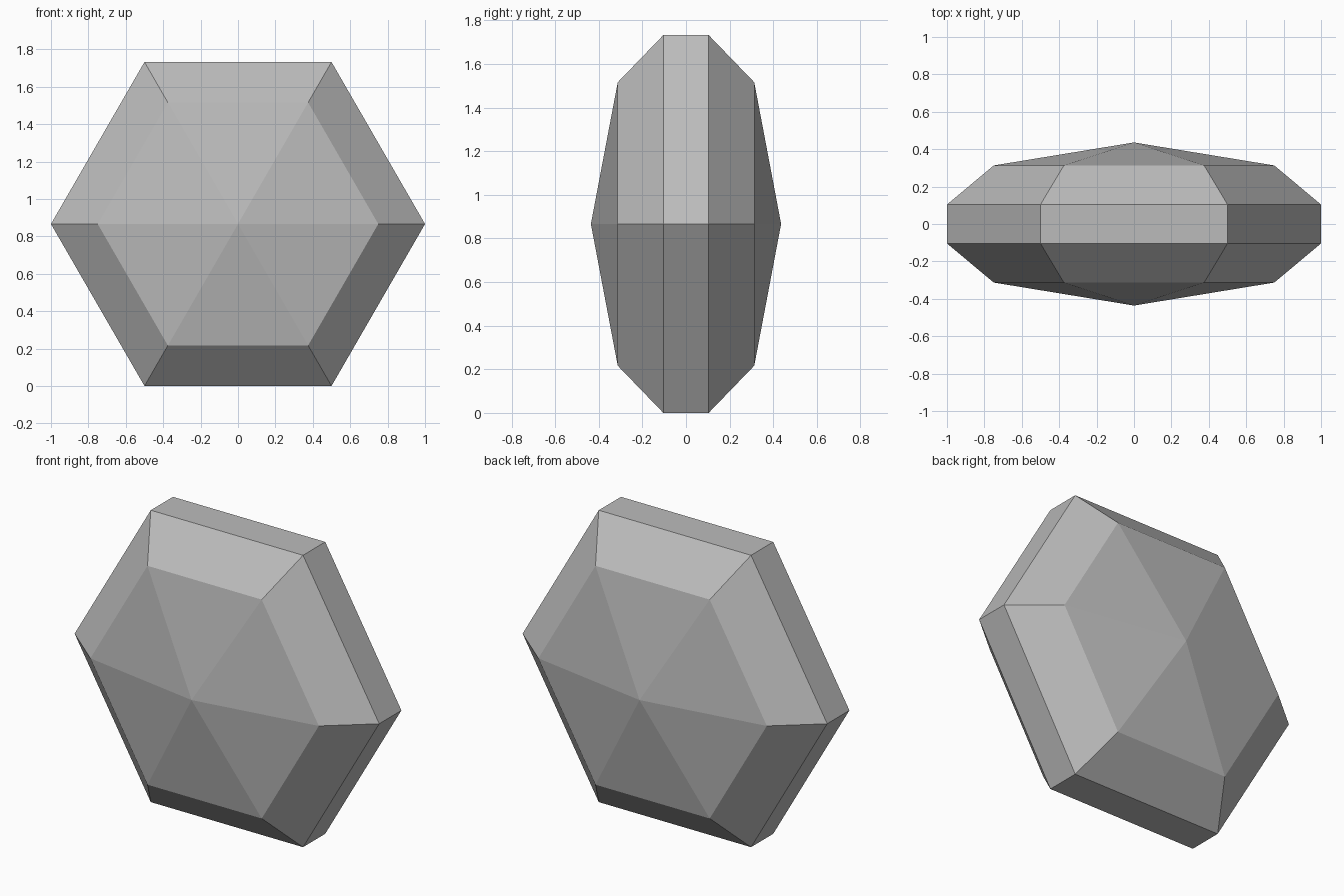
import bpy
import bmesh
from math import cos, sin, pi, sqrt

cube = bpy.data.objects.get("Cube")
if cube:
    bpy.data.objects.remove(cube, do_unlink=True)

SIDES = 6
CENTRE_Z = sqrt(3) / 2
# (depth, radius) of each ring from front to back, and the tip depth
RINGS = [(-0.313, 0.75), (-0.104, 1.0), (0.104, 1.0), (0.313, 0.75)]
TIP = 0.436

# Plain grey stone
grey = bpy.data.materials.new("grey stone")
grey.use_nodes = True
colour = (0.5, 0.5, 0.5, 1.0)
grey.diffuse_color = colour
grey.node_tree.nodes["Principled BSDF"].inputs["Base Color"].default_value = colour

# Faceted gem: hexagonal rings joined by bands, closed by shallow points
bm = bmesh.new()
rings = []
for y, radius in RINGS:
    angles = [2 * pi * i / SIDES for i in range(SIDES)]
    rings.append([bm.verts.new((radius * cos(a), y, CENTRE_Z + radius * sin(a)))
                  for a in angles])

front_tip = bm.verts.new((0, -TIP, CENTRE_Z))
back_tip = bm.verts.new((0, TIP, CENTRE_Z))

for i in range(SIDES):
    j = (i + 1) % SIDES
    for a, b in zip(rings, rings[1:]):
        bm.faces.new((a[i], a[j], b[j], b[i]))
    bm.faces.new((front_tip, rings[0][j], rings[0][i]))
    bm.faces.new((back_tip, rings[-1][i], rings[-1][j]))

bmesh.ops.recalc_face_normals(bm, faces=bm.faces)
mesh = bpy.data.meshes.new("faceted_gem")
bm.to_mesh(mesh)
bm.free()
mesh.materials.append(grey)
gem = bpy.data.objects.new("faceted_gem", mesh)
bpy.context.collection.objects.link(gem)
